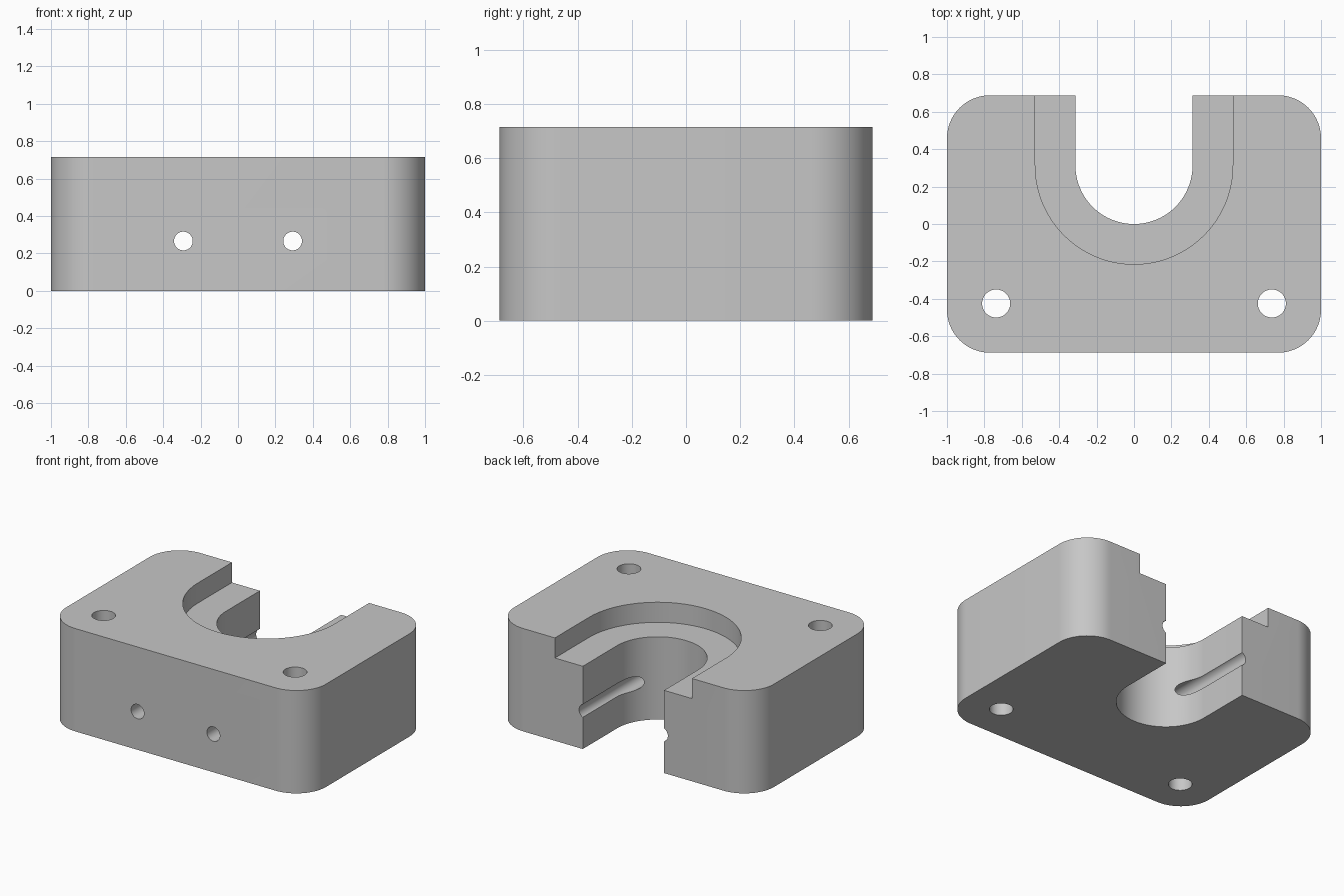
import bpy
import bmesh
from math import pi, cos, sin, radians
from mathutils import Matrix

cube = bpy.data.objects.get("Cube")
if cube:
    bpy.data.objects.remove(cube, do_unlink=True)

HALF_X, HALF_Y, HEIGHT = 1.0, 0.688, 0.716
CORNER = 0.23
SLOT_Y = 0.313
LEDGE_Z = 0.576

grey = bpy.data.materials.new("plain grey")
grey.use_nodes = True
grey.diffuse_color = (0.57, 0.57, 0.57, 1)
grey.node_tree.nodes["Principled BSDF"].inputs["Base Color"].default_value = grey.diffuse_color


def arc(cx, cy, r, start, end, steps):
    angles = [start + (end - start) * i / steps for i in range(steps + 1)]
    return [(cx + r * cos(a), cy + r * sin(a)) for a in angles]


def finish(name, bm):
    bmesh.ops.recalc_face_normals(bm, faces=bm.faces)
    mesh = bpy.data.meshes.new(name)
    bm.to_mesh(mesh)
    bm.free()
    mesh.materials.append(grey)
    obj = bpy.data.objects.new(name, mesh)
    bpy.context.collection.objects.link(obj)
    return obj


def prism(name, outline, bottom, top):
    bm = bmesh.new()
    base = bm.faces.new([bm.verts.new((x, y, bottom)) for x, y in outline])
    ext = bmesh.ops.extrude_face_region(bm, geom=[base])
    moved = [v for v in ext["geom"] if isinstance(v, bmesh.types.BMVert)]
    bmesh.ops.translate(bm, vec=(0, 0, top - bottom), verts=moved)
    return finish(name, bm)


def rod(name, radius, length, matrix):
    bm = bmesh.new()
    bmesh.ops.create_cone(bm, cap_ends=True, segments=48, radius1=radius,
                          radius2=radius, depth=length, matrix=matrix)
    return finish(name, bm)


def slot(name, radius, bottom, top):
    # U-shaped outline, open towards the back
    outline = arc(0, SLOT_Y, radius, -pi, 0, 64) + [(radius, 1), (-radius, 1)]
    return prism(name, outline, bottom, top)


# Block with rounded vertical corners
outline = []
for i, (sx, sy) in enumerate([(1, 1), (-1, 1), (-1, -1), (1, -1)]):
    outline += arc(sx * (HALF_X - CORNER), sy * (HALF_Y - CORNER), CORNER,
                   i * pi / 2, (i + 1) * pi / 2, 20)
body = prism("clamp_block", outline, 0, HEIGHT)

# Slot, wider stepped recess, upright bolt holes and long cross holes
cutters = [slot("slot_cutter", 0.313, -1, 2),
           slot("recess_cutter", 0.528, LEDGE_Z, 2)]
for side in (-1, 1):
    cutters.append(rod("bolt_hole_cutter", 0.075, 4,
                       Matrix.Translation((side * 0.737, -0.425, 0))))
    cutters.append(rod("cross_hole_cutter", 0.05, 4,
                       Matrix.Translation((side * 0.292, 0, 0.266))
                       @ Matrix.Rotation(pi / 2, 4, "X")))

bpy.ops.object.select_all(action="DESELECT")
body.select_set(True)
bpy.context.view_layer.objects.active = body
for cutter in cutters:
    cutter.hide_render = True
    mod = body.modifiers.new("cut", "BOOLEAN")
    mod.operation = "DIFFERENCE"
    mod.solver = "EXACT"
    mod.object = cutter
    bpy.ops.object.modifier_apply(modifier=mod.name)
    bpy.data.objects.remove(cutter, do_unlink=True)

# Smooth curved walls, crisp edges
bpy.ops.object.shade_smooth_by_angle(angle=radians(30))
